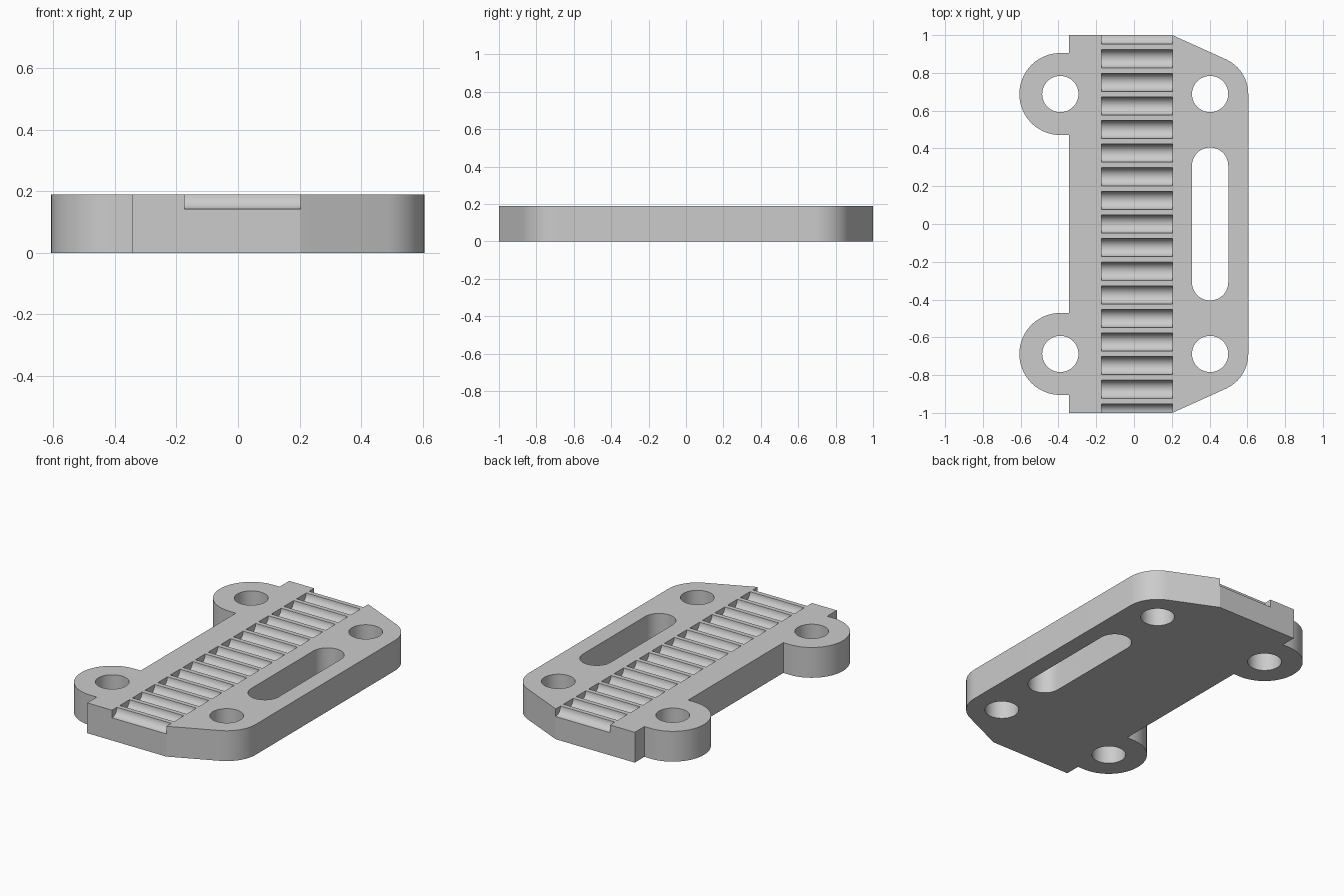
import bpy
import bmesh
from math import cos, sin, radians
from mathutils import Vector

cube = bpy.data.objects.get("Cube")
if cube:
    bpy.data.objects.remove(cube, do_unlink=True)

HEIGHT = 0.19
HOLE_X, EAR_X, HOLE_Y, HOLE_R = 0.403, -0.39, 0.688, 0.096
CORNER_R, EAR_R = 0.202, 0.217
EDGE_X = -0.345
PITCH, GROOVE_R = 0.125, 0.048


def arc(cx, cy, r, start, end, steps):
    """Points along a circular arc, angles in degrees."""
    angles = [radians(start + (end - start) * i / steps) for i in range(steps + 1)]
    return [(cx + r * cos(a), cy + r * sin(a)) for a in angles]


def add_prism(bm, points, direction):
    """Extrude a closed outline along a direction."""
    base = bm.faces.new([bm.verts.new(p) for p in points])
    new = bmesh.ops.extrude_face_region(bm, geom=[base])["geom"]
    verts = [v for v in new if isinstance(v, bmesh.types.BMVert)]
    bmesh.ops.translate(bm, verts=verts, vec=Vector(direction))


def make_object(name, bm):
    bmesh.ops.recalc_face_normals(bm, faces=bm.faces)
    mesh = bpy.data.meshes.new(name)
    bm.to_mesh(mesh)
    bm.free()
    obj = bpy.data.objects.new(name, mesh)
    bpy.context.collection.objects.link(obj)
    return obj


# Plate with chamfered, rounded corners and two ears
half = arc(HOLE_X, HOLE_Y, CORNER_R, 0, 66, 12)
half += [(0.203, 1), (EDGE_X, 1), (EDGE_X, HOLE_Y + EAR_R)]
half += arc(EAR_X, HOLE_Y, EAR_R, 90, 270, 32)
half += [(EDGE_X, HOLE_Y - EAR_R)]
outline = half + [(x, -y) for x, y in reversed(half)]
bm = bmesh.new()
add_prism(bm, [(x, y, 0) for x, y in outline], (0, 0, HEIGHT))
plate = make_object("toothed_clamp_plate", bm)

# Cutter: four bolt holes and the long slot
bm = bmesh.new()
holes = [arc(x, y, HOLE_R, 0, 360, 48)[:-1]
         for x in (EAR_X, HOLE_X) for y in (-HOLE_Y, HOLE_Y)]
slot_y = 0.405 - HOLE_R
holes.append(arc(HOLE_X, slot_y, HOLE_R, 0, 180, 24)
             + arc(HOLE_X, -slot_y, HOLE_R, 180, 360, 24))
for hole in holes:
    add_prism(bm, [(x, y, -0.1) for x, y in hole], (0, 0, HEIGHT + 0.2))

# Cutter: row of half-round belt grooves
for i in range(-8, 9):
    y = i * PITCH
    profile = arc(y, HEIGHT, GROOVE_R, 180, 360, 16)
    profile += [(y + GROOVE_R, HEIGHT + 0.1), (y - GROOVE_R, HEIGHT + 0.1)]
    add_prism(bm, [(-0.173, py, pz) for py, pz in profile], (0.376, 0, 0))
cutter = make_object("hole_and_groove_cutter", bm)
cutter.hide_render = True

# Cut the plate, then drop the cutter
bpy.ops.object.select_all(action="DESELECT")
plate.select_set(True)
bpy.context.view_layer.objects.active = plate
cut = plate.modifiers.new("cut", "BOOLEAN")
cut.operation = "DIFFERENCE"
cut.solver = "EXACT"
cut.object = cutter
bpy.ops.object.modifier_apply(modifier=cut.name)
bpy.data.objects.remove(cutter, do_unlink=True)

# Plain grey finish
grey = bpy.data.materials.new("plain_grey")
grey.use_nodes = True
colour = (0.6, 0.6, 0.6, 1)
grey.diffuse_color = colour
grey.node_tree.nodes["Principled BSDF"].inputs["Base Color"].default_value = colour
plate.data.materials.clear()
plate.data.materials.append(grey)
bpy.ops.object.shade_smooth_by_angle(angle=radians(20))
